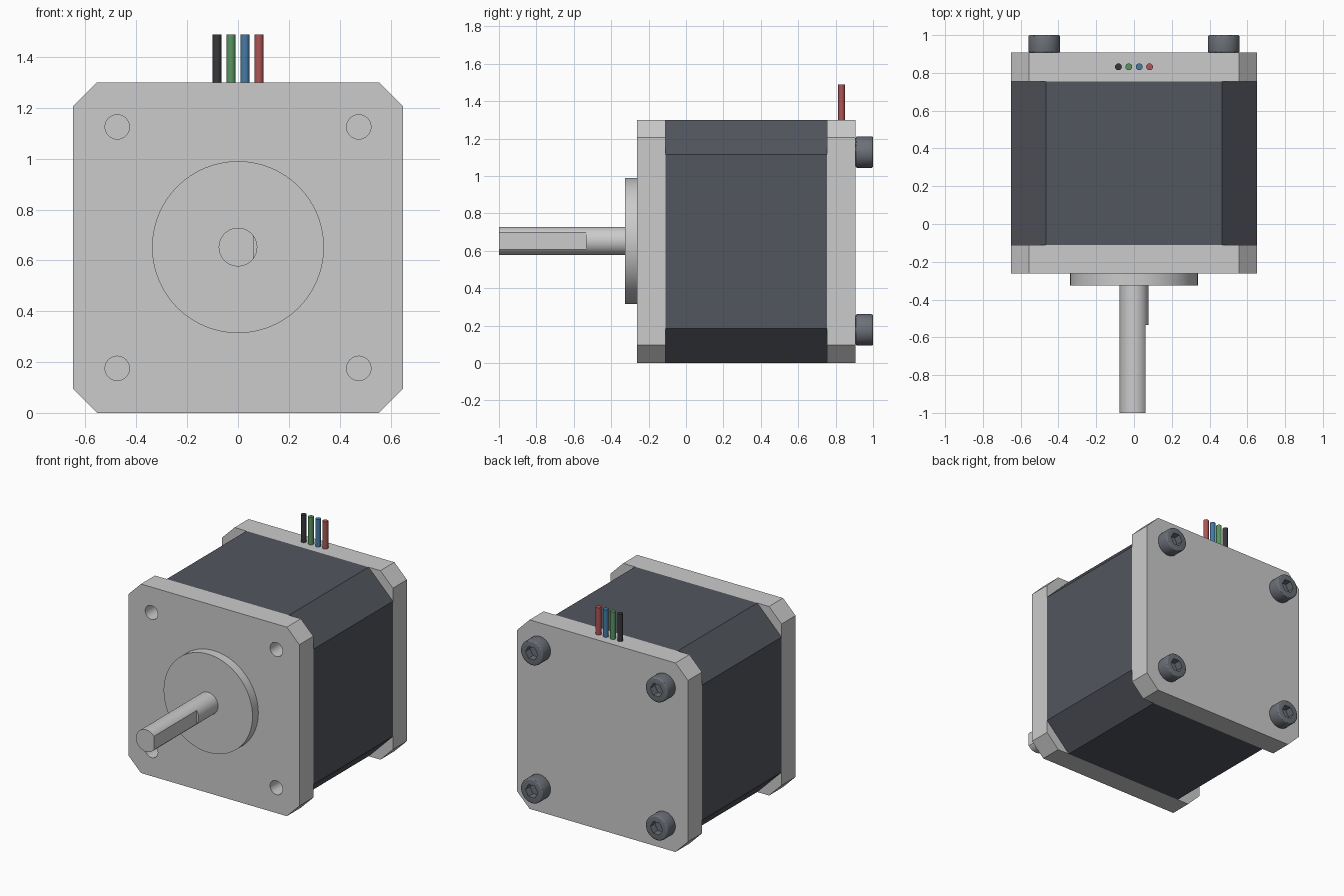
import bpy, bmesh
from math import sin, cos, pi, radians

if "Cube" in bpy.data.objects:
    bpy.data.objects.remove(bpy.data.objects["Cube"])

CZ = 0.65        # height of the motor axis
HALF = 0.65      # half width of the square frame
BOLT = 0.475     # bolt offset from the axis
CORNERS = [(sx * BOLT, CZ + sz * BOLT) for sx in (-1, 1) for sz in (-1, 1)]


def material(name, rgb):
    m = bpy.data.materials.new(name)
    m.diffuse_color = (*rgb, 1)
    m.use_nodes = True
    m.node_tree.nodes["Principled BSDF"].inputs["Base Color"].default_value = m.diffuse_color
    return m


def circle(x, z, r, n=48):
    return [(x + r * cos(2 * pi * i / n), z + r * sin(2 * pi * i / n)) for i in range(n)]


def chamfered_square(c):
    a, b = HALF, HALF - c
    pts = [(a, -b), (a, b), (b, a), (-b, a), (-a, b), (-a, -b), (-b, -a), (b, -a)]
    return [(x, z + CZ) for x, z in pts]


def prism(name, outlines, y0, y1, mat=None):
    """Extrude one or more x-z outlines from y0 to y1."""
    bm = bmesh.new()
    for pts in outlines:
        face = bm.faces.new([bm.verts.new((x, y0, z)) for x, z in pts])
        ext = bmesh.ops.extrude_face_region(bm, geom=[face])
        verts = [v for v in ext["geom"] if isinstance(v, bmesh.types.BMVert)]
        bmesh.ops.translate(bm, verts=verts, vec=(0, y1 - y0, 0))
    bmesh.ops.recalc_face_normals(bm, faces=bm.faces)
    mesh = bpy.data.meshes.new(name)
    bm.to_mesh(mesh)
    bm.free()
    ob = bpy.data.objects.new(name, mesh)
    bpy.context.collection.objects.link(ob)
    if mat:
        mesh.materials.append(mat)
    return ob


def select(ob):
    bpy.ops.object.select_all(action='DESELECT')
    ob.select_set(True)
    bpy.context.view_layer.objects.active = ob


def cut(ob, cutter):
    mod = ob.modifiers.new("cut", 'BOOLEAN')
    mod.operation, mod.solver, mod.object = 'DIFFERENCE', 'EXACT', cutter
    select(ob)
    bpy.ops.object.modifier_apply(modifier=mod.name)
    bpy.data.objects.remove(cutter)


def smooth(ob):
    select(ob)
    bpy.ops.object.shade_smooth_by_angle(angle=radians(30))


dark = material("dark_laminate", (0.085, 0.092, 0.11))
steel = material("screw_steel", (0.15, 0.165, 0.19))

# Laminated body between two end plates
prism("motor_body", [chamfered_square(0.185)], -0.11, 0.755, dark)
prism("rear_plate", [chamfered_square(0.095)], 0.755, 0.907)

# Front plate with blind mounting holes
front = prism("front_plate", [chamfered_square(0.095)], -0.262, -0.11)
cut(front, prism("hole_cutter", [circle(x, z, 0.048, 32) for x, z in CORNERS], -0.3, -0.14))
smooth(front)

# Pilot boss
smooth(prism("pilot_boss", [circle(0, CZ + 0.002, 0.338, 96)], -0.325, -0.262))

# Output shaft with a flat on the +x side
shaft = prism("output_shaft", [circle(0, CZ + 0.002, 0.076)], -1.0, -0.325)
flat = [(0.06, CZ - 0.2), (0.2, CZ - 0.2), (0.2, CZ + 0.2), (0.06, CZ + 0.2)]
cut(shaft, prism("flat_cutter", [flat], -1.1, -0.535))
smooth(shaft)

# Socket head screws on the rear plate
for i, (x, z) in enumerate(CORNERS):
    head = prism(f"rear_screw_{i + 1}", [circle(x, z + 0.002, 0.084)], 0.907, 1.0, steel)
    bev = head.modifiers.new("edge", 'BEVEL')
    bev.width, bev.segments, bev.limit_method, bev.angle_limit = 0.009, 3, 'ANGLE', radians(40)
    select(head)
    bpy.ops.object.modifier_apply(modifier=bev.name)
    cut(head, prism("hex_cutter", [circle(x, z + 0.002, 0.047, 6)], 0.95, 1.1))
    smooth(head)

# Lead wires rising from the rear plate
wires = [("black", (0.04, 0.04, 0.045)), ("green", (0.1, 0.3, 0.12)),
         ("blue", (0.06, 0.2, 0.38)), ("red", (0.42, 0.09, 0.09))]
for i, (colour, rgb) in enumerate(wires):
    bpy.ops.mesh.primitive_cylinder_add(vertices=24, radius=0.018, depth=0.23,
                                        location=(-0.0825 + 0.055 * i, 0.832, 1.373))
    wire = bpy.context.object
    wire.name = f"{colour}_wire"
    wire.data.materials.append(material(f"{colour}_insulation", rgb))
    smooth(wire)
